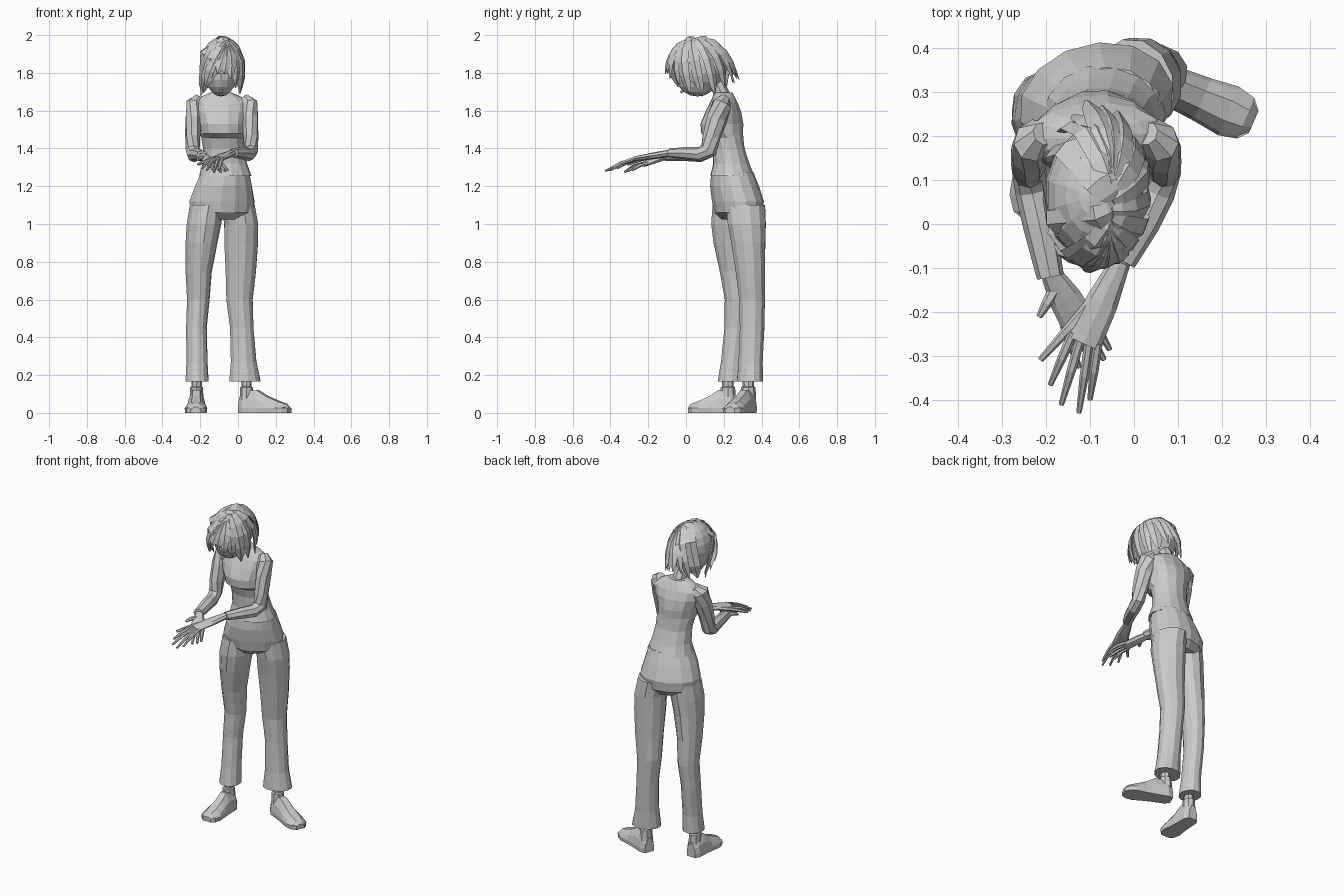
import bpy, bmesh, math
from mathutils import Vector

Z = Vector((0, 0, 1))


def finish(name, bm):
    bmesh.ops.recalc_face_normals(bm, faces=bm.faces)
    me = bpy.data.meshes.new(name)
    bm.to_mesh(me)
    bm.free()
    ob = bpy.data.objects.new(name, me)
    bpy.context.collection.objects.link(ob)
    return ob


def skin(name, rings):
    """Bridge rings of points and cap both ends."""
    bm = bmesh.new()
    vs = [[bm.verts.new(p) for p in r] for r in rings]
    n = len(vs[0])
    for a, b in zip(vs, vs[1:]):
        for i in range(n):
            j = (i + 1) % n
            bm.faces.new((a[i], a[j], b[j], b[i]))
    bm.faces.new(vs[0])
    bm.faces.new(vs[-1])
    return finish(name, bm)


def loft(name, pts, n=12, flat=False, yaw=0.0, centre=None):
    """pts: (x, y, z, half width, half depth); flat rings or rings across the path."""
    P = [Vector(p[:3]) for p in pts]
    rings = []
    for k, p in enumerate(pts):
        if flat:
            s = Vector((math.cos(yaw), math.sin(yaw), 0))
            u = Vector((-s.y, s.x, 0))
        else:
            d = (P[min(k + 1, len(P) - 1)] - P[max(k - 1, 0)]).normalized()
            s = d.cross(P[k] - centre if centre else Z).normalized()
            u = s.cross(d)
        rings.append([P[k] + s * p[3] * math.cos(2 * math.pi * i / n)
                      + u * p[4] * math.sin(2 * math.pi * i / n) for i in range(n)])
    return skin(name, rings)


# trousers: pelvis and two flared legs
loft("pelvis", [(-.09, .28, 1.025, .10, .09), (-.085, .278, 1.06, .17, .125),
                (-.085, .275, 1.12, .178, .135), (-.077, .257, 1.2, .155, .128),
                (-.067, .245, 1.275, .13, .11)], 14, True, math.radians(14))
loft("right_trouser_leg", [
    (-.217, .235, .165, .062, .068), (-.217, .245, .27, .056, .06),
    (-.22, .265, .45, .055, .062), (-.21, .275, .6, .06, .07),
    (-.208, .26, .75, .070, .082), (-.193, .245, .9, .085, .1),
    (-.18, .243, 1.0, .092, .11), (-.165, .25, 1.1, .09, .11)], 12, True, .1)
loft("left_trouser_leg", [
    (.037, .338, .165, .086, .070), (.03, .342, .27, .070, .066),
    (.02, .35, .45, .064, .067), (.008, .35, .6, .072, .070),
    (.015, .34, .75, .083, .08), (.017, .33, .9, .092, .093),
    (.017, .322, 1.0, .092, .104), (.0, .315, 1.1, .09, .107)], 12, True, .25)


# shoes: cross-sections along the foot (distance, half width, height)
def shoe(name, heel, toe, ankle):
    h, t = Vector(heel), Vector(toe)
    d = (t - h).normalized()
    s = d.cross(Z)
    L = (t - h).length
    rings = []
    for f, w, top in ((0, .030, .085), (.1, .046, .115), (.36, .048, .12), (.55, .052, .088),
                      (.78, .060, .062), (.93, .050, .048), (1, .028, .03)):
        c = h + d * f * L
        rings.append([c + s * w * a + Z * z for a, z in
                      ((-.95, 0), (.95, 0), (1, .025), (.85, top * .62), (.4, top),
                       (-.4, top), (-.85, top * .62), (-1, .025))])
    skin(name, rings)
    x, y = ankle
    loft(name.replace("shoe", "ankle"), [(x, y, .07, .036, .042), (x, y, .135, .034, .038),
                                         (x, y, .14, .027, .03), (x, y, .25, .03, .034)], 8, True)


shoe("right_shoe", (-.218, .262, 0), (-.224, .01, 0), (-.219, .222))
shoe("left_shoe", (.012, .345, 0), (.272, .232, 0), (.045, .33))

# fitted top and neck
loft("shirt", [(-.067, .245, 1.255, .139, .118), (-.07, .24, 1.32, .118, .097),
               (-.075, .225, 1.4, .11, .086), (-.08, .213, 1.455, .114, .092),
               (-.08, .192, 1.478, .121, .112), (-.085, .19, 1.53, .128, .115),
               (-.088, .197, 1.59, .148, .097), (-.088, .2, 1.64, .155, .075),
               (-.09, .2, 1.67, .115, .06), (-.09, .198, 1.695, .058, .05)], 14, True, .05)
loft("neck", [(-.09, .205, 1.65, .042, .045), (-.09, .175, 1.72, .038, .04),
              (-.09, .12, 1.8, .04, .045)], 8)

# sleeved arms
loft("right_arm", [(-.205, .205, 1.665, .028, .03), (-.226, .19, 1.635, .046, .055),
                   (-.235, .165, 1.56, .045, .055), (-.24, .135, 1.46, .04, .048),
                   (-.24, .12, 1.39, .037, .046), (-.232, .075, 1.365, .038, .038),
                   (-.215, 0, 1.367, .038, .034), (-.19, -.12, 1.362, .031, .027)], 8)
loft("left_arm", [(.03, .205, 1.665, .028, .03), (.054, .19, 1.635, .046, .055),
                  (.063, .165, 1.56, .045, .055), (.068, .135, 1.46, .04, .048),
                  (.07, .12, 1.39, .037, .046), (.055, .07, 1.37, .038, .038),
                  (.022, 0, 1.375, .036, .033), (-.025, -.085, 1.376, .03, .024)], 8)


# hands: flattened palm, bent tapering fingers and thumb
def hand(side, wrist, knuckles, tips, thumb):
    w, k = Vector(wrist), Vector(knuckles)
    d = (k - w).normalized()
    s = d.cross(Z).normalized()
    m = w.lerp(k, .5)
    loft(side + "_palm", [(*w, .023, .019), (*m, .037, .018), (*k, .041, .013)], 8)
    for i, tip in enumerate(tips):
        a = k + s * (.031 - .0205 * i) - d * .012
        b = a.lerp(Vector(tip), .5) + Z * .009
        loft(f"{side}_finger_{i + 1}", [(*a, .011, .011), (*b, .0105, .010), (*tip, .006, .006)], 6)
    a, t = w.lerp(k, .25), Vector(thumb)
    b = a.lerp(t, .6) + Z * .006
    loft(side + "_thumb", [(*a, .017, .015), (*b, .012, .011), (*t, .007, .007)], 6)


hand("left", (-.03, -.085, 1.375), (-.115, -.27, 1.345),
     [(-.19, -.365, 1.295), (-.165, -.41, 1.285), (-.125, -.428, 1.28), (-.1, -.398, 1.285)],
     (-.212, -.308, 1.315))
hand("right", (-.19, -.11, 1.36), (-.125, -.225, 1.315),
     [(-.125, -.325, 1.275), (-.09, -.325, 1.275), (-.068, -.308, 1.28), (-.055, -.285, 1.285)],
     (-.215, -.21, 1.34))


# bowed head with nose
def ellipsoid(name, c, r, keep=None):
    bm = bmesh.new()
    bmesh.ops.create_uvsphere(bm, u_segments=14, v_segments=10, radius=1)
    for v in bm.verts:
        v.co = Vector(c) + Vector((v.co.x * r[0], v.co.y * r[1], v.co.z * r[2]))
    if keep:
        bmesh.ops.delete(bm, geom=[v for v in bm.verts if not keep(v.co)], context='VERTS')
    return finish(name, bm)


ellipsoid("face", (-.09, .06, 1.8), (.086, .12, .125))
loft("nose", [(-.09, .01, 1.73, .016, .02), (-.09, -.03, 1.695, .006, .006)], 6)

# hair cap, open above the face and the nape
C = Vector((-.09, .065, 1.84))
R = Vector((.113, .153, .148))


def hairline(y):
    return 1.69 + (.55 * (.1 - y) if y < .1 else .45 * (y - .1))


ellipsoid("hair_cap", C, R, lambda v: v.z > hairline(v.y))


# hair locks sweeping from an off-centre parting to the hairline
def lock(i, phi, width):
    c, s = math.cos(phi), math.sin(phi)
    start = Vector((-.05, .03 - .07 * c, 1.975))
    end = Vector((-.09 + .1 * s, .085 - .187 * c, 1.685 + (.115 if c > 0 else .085) * c * c))
    if i % 2:
        end += (end - C) * .06
    to = lambda p: Vector(((p[k] - C[k]) / R[k] for k in range(3)))
    a, b = to(start), to(end)
    rad, a, b = b.length, a.normalized(), b.normalized()
    pts = []
    for j, w in enumerate((.35, .75, 1, 1, .9, .65, .1)):
        t = j / 6
        q = a.lerp(b, t).normalized() * (1 + (rad - 1) * t ** 3)
        p = C + Vector((q[k] * R[k] for k in range(3)))
        pts.append((*p, width * w, .012 * w))
    loft(f"hair_lock_{i + 1}", pts, 4, centre=C)


for i in range(18):
    lock(i, 2 * math.pi * (i + .5) / 18, .030 if i % 3 else .036)
